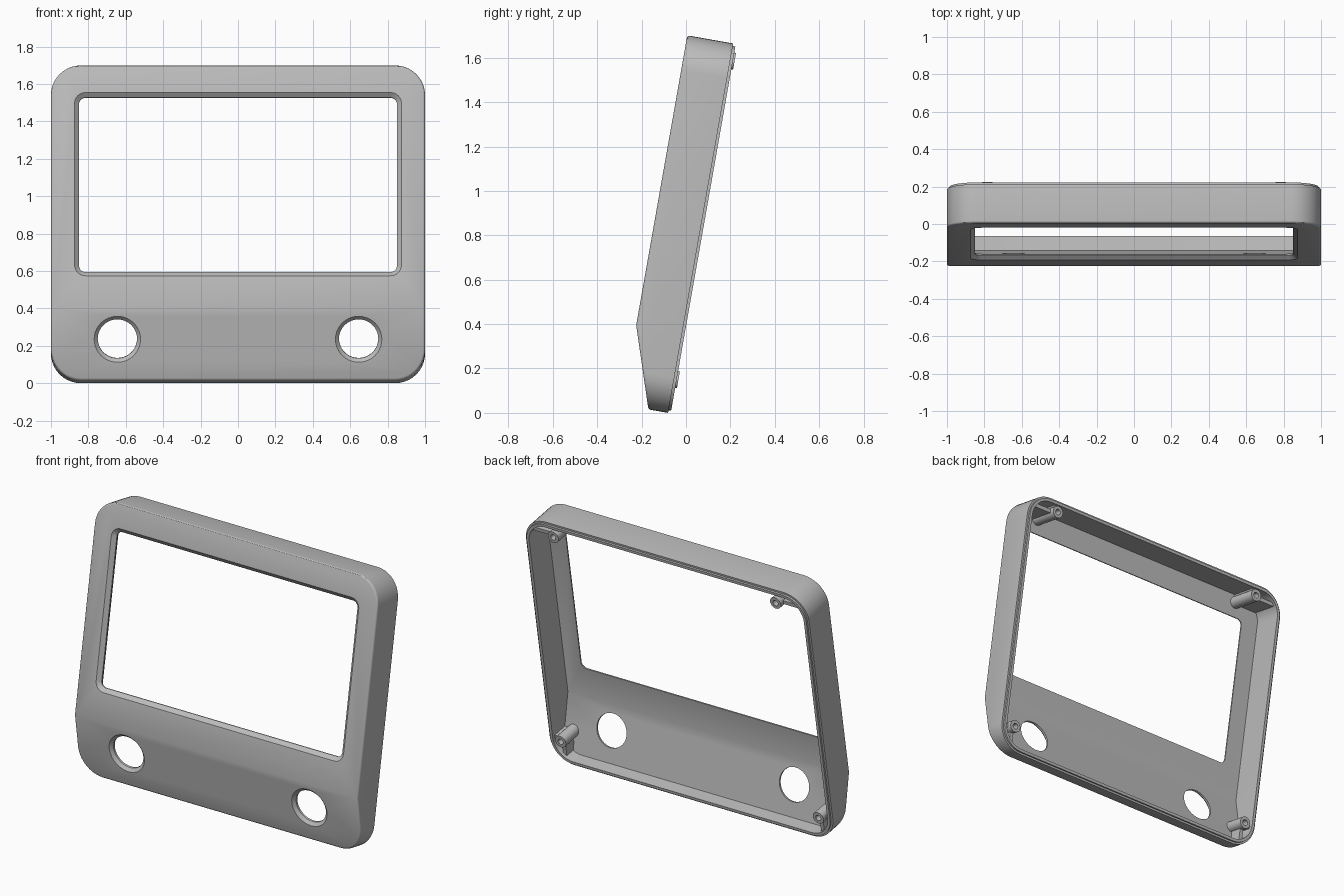
import bpy, bmesh
from math import sin, cos, pi, radians, atan2
from mathutils import Matrix, Vector

if "Cube" in bpy.data.objects:
    bpy.data.objects.remove(bpy.data.objects["Cube"])

HEIGHT, DEPTH, WALL = 1.69, 0.222, 0.03
CREASE, TOE = 0.364, 0.102           # height of the fold, depth at the bottom
TILT = radians(10)
SLOPE = atan2(DEPTH - TOE, CREASE)

# Panel frame: x across, y up the panel, z out of its front
FRAME = Matrix.Translation((0, -0.069, -0.002)) @ Matrix.Rotation(pi / 2 - TILT, 4, 'X')

grey = bpy.data.materials.new("grey plastic")
grey.use_nodes = True
grey.diffuse_color = (0.5, 0.5, 0.5, 1)
grey.node_tree.nodes["Principled BSDF"].inputs["Base Color"].default_value = (0.5, 0.5, 0.5, 1)


def rounded_rect(x, y0, y1, r, steps=10):
    centres = [(x - r, y1 - r), (r - x, y1 - r), (r - x, y0 + r), (x - r, y0 + r)]
    return [(cx + r * cos((q + i / steps) * pi / 2), cy + r * sin((q + i / steps) * pi / 2))
            for q, (cx, cy) in enumerate(centres) for i in range(steps + 1)]


def circle(r, n=40):
    return [(r * cos(2 * pi * i / n), r * sin(2 * pi * i / n)) for i in range(n)]


def outline(inset):
    return rounded_rect(1 - inset, inset, HEIGHT - inset, 0.16 - inset)


def loft(sections):
    """Closed solid through (loop, depth) sections."""
    bm = bmesh.new()
    rings = [[bm.verts.new((x, y, z)) for x, y in loop] for loop, z in sections]
    for a, b in zip(rings, rings[1:]):
        for i in range(len(a)):
            j = (i + 1) % len(a)
            bm.faces.new((a[i], a[j], b[j], b[i]))
    bm.faces.new(rings[0])
    bm.faces.new(rings[-1])
    bmesh.ops.recalc_face_normals(bm, faces=bm.faces)
    return bm


def slope_cut(bm, inset):
    """Slice the lower front away along the sloping panel."""
    n = Vector((0, -sin(SLOPE), cos(SLOPE)))
    cut = bmesh.ops.bisect_plane(bm, geom=bm.verts[:] + bm.edges[:] + bm.faces[:], dist=1e-5,
                                 plane_co=Vector((0, 0, TOE)) - n * inset, plane_no=n,
                                 clear_outer=True)
    edges = [e for e in cut["geom_cut"] if isinstance(e, bmesh.types.BMEdge)]
    bmesh.ops.holes_fill(bm, edges=edges, sides=0)
    bmesh.ops.recalc_face_normals(bm, faces=bm.faces)


def finish(bm, name, local=Matrix()):
    mesh = bpy.data.meshes.new(name)
    bm.to_mesh(mesh)
    bm.free()
    mesh.materials.append(grey)
    ob = bpy.data.objects.new(name, mesh)
    bpy.context.collection.objects.link(ob)
    ob.matrix_world = FRAME @ local
    return ob


def activate(ob):
    bpy.ops.object.select_all(action='DESELECT')
    ob.select_set(True)
    bpy.context.view_layer.objects.active = ob


def smooth(ob):
    activate(ob)
    bpy.ops.object.shade_smooth_by_angle(angle=radians(30))


# Outer body with a stepped lip at the back and a softened front rim
bm = loft([(outline(0.012), 0), (outline(0.012), 0.012), (outline(0), 0.012), (outline(0), DEPTH)])
slope_cut(bm, 0)
bm.normal_update()
rim = [e for e in bm.edges
       if sorted(f.normal.z > 0.5 for f in e.link_faces) == [False, True]]
bmesh.ops.bevel(bm, geom=rim, offset=0.012, segments=3, profile=0.5, affect='EDGES')
bezel = finish(bm, "bezel")

# Cutters: hollow back, screen window, two round openings
bm = loft([(outline(WALL), -0.05), (outline(WALL), DEPTH - WALL)])
slope_cut(bm, WALL)
cutters = [finish(bm, "cavity_cutter")]


def window(grow):
    return rounded_rect(0.85 + grow, 0.57 - grow, 1.517 + grow, 0.035 + grow)


cutters.append(finish(loft([(window(0), 0.1), (window(0), 0.2), (window(0.024), DEPTH),
                            (window(0.048), 0.244)]), "window_cutter"))
for side in (-1, 1):
    place = Matrix.Translation((side * 0.645, 0.21, 0.172)) @ Matrix.Rotation(SLOPE, 4, 'X')
    cutters.append(finish(loft([(circle(0.105), -0.1), (circle(0.105), -0.018),
                                (circle(0.125), 0), (circle(0.145), 0.018)]),
                          "round_opening_cutter", place))

activate(bezel)
for cutter in cutters:
    cutter.hide_render = True
    mod = bezel.modifiers.new("cut", 'BOOLEAN')
    mod.operation, mod.solver, mod.object = 'DIFFERENCE', 'EXACT', cutter
    bpy.ops.object.modifier_apply(modifier=mod.name)
    bpy.data.objects.remove(cutter)
smooth(bezel)


def box(x0, x1, y0, y1, z0, z1):
    loop = [(x0, y0), (x1, y0), (x1, y1), (x0, y1)]
    return loft([(loop, z0), (loop, z1)])


# Screw posts with blind holes, braced to the walls by ribs
for side, label in ((-1, "right"), (1, "left")):
    for level, x, y, front in (("upper", 0.785, 1.612, 0.205), ("lower", 0.91, 0.155, 0.135)):
        x *= side
        post = finish(loft([(circle(0.018, 24), 0.08), (circle(0.018, 24), -0.008),
                            (circle(0.038, 24), -0.008), (circle(0.038, 24), front)]),
                      f"{level}_{label}_screw_post", Matrix.Translation((x, y, 0)))
        smooth(post)
        if level == "upper":
            ends = sorted((x + side * 0.03, side * 0.945))
            finish(box(*ends, y - 0.012, y + 0.012, 0.02, front), f"upper_{label}_side_rib")
            finish(box(x - 0.012, x + 0.012, y + 0.03, HEIGHT - 0.02, 0.02, front),
                   f"upper_{label}_top_rib")
        else:
            ends = sorted((x + side * 0.03, side * 0.98))
            finish(box(*ends, y - 0.012, y + 0.012, 0.02, front), f"lower_{label}_side_rib")
            finish(box(x - 0.012, x + 0.012, 0.045, y - 0.03, 0.02, 0.1),
                   f"lower_{label}_bottom_rib")
